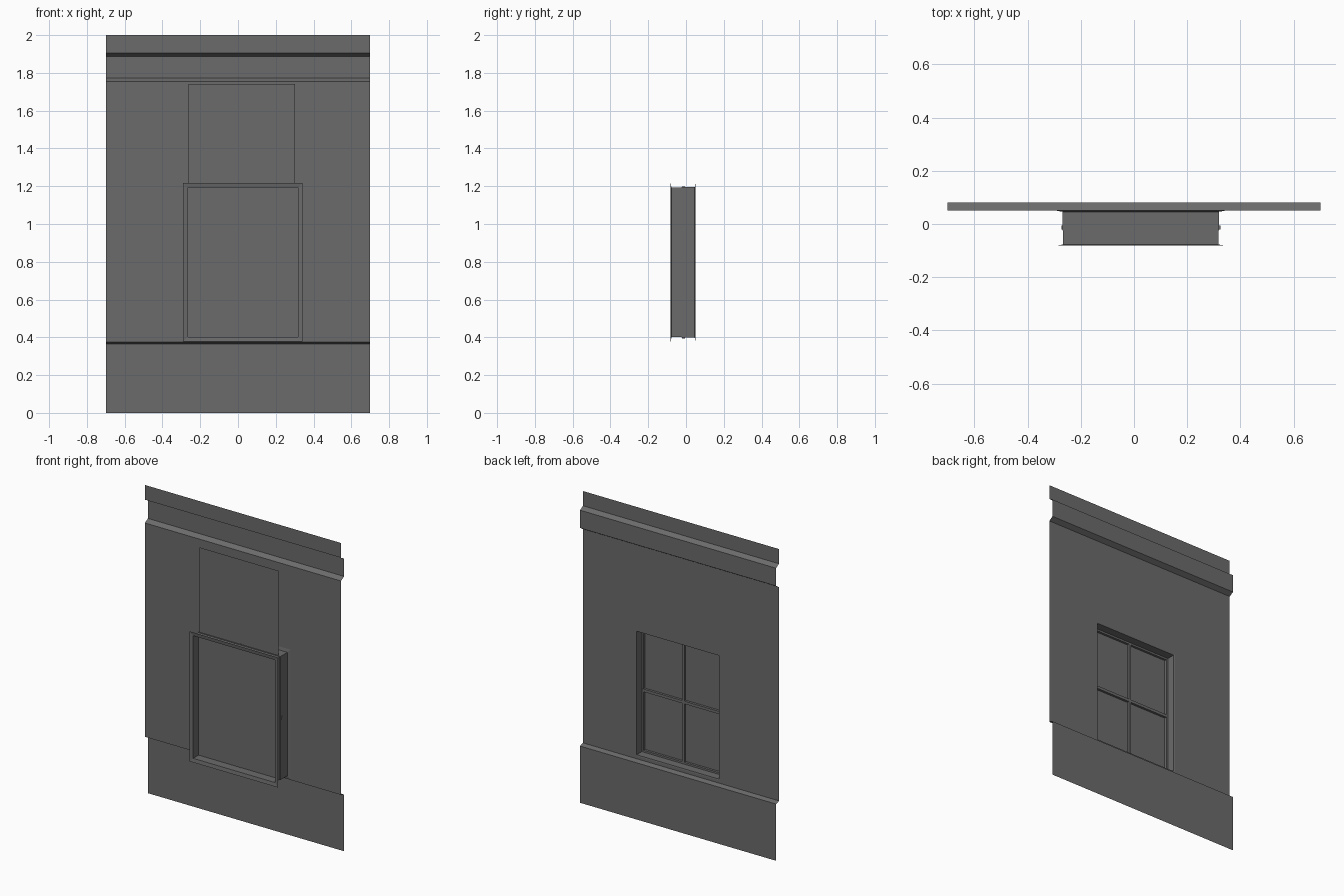
import bpy
import bmesh

if "Cube" in bpy.data.objects:
    bpy.data.objects.remove(bpy.data.objects["Cube"])

# Dark grey finish shared by all parts
dark = bpy.data.materials.new("dark_grey")
dark.diffuse_color = (0.147, 0.147, 0.147, 1)
dark.use_nodes = True
dark.node_tree.nodes["Principled BSDF"].inputs["Base Color"].default_value = dark.diffuse_color


def make_object(name, bm):
    bmesh.ops.remove_doubles(bm, verts=bm.verts, dist=1e-5)
    loose = [v for v in bm.verts if not v.link_faces]
    bmesh.ops.delete(bm, geom=loose, context='VERTS')
    bmesh.ops.recalc_face_normals(bm, faces=bm.faces)
    mesh = bpy.data.meshes.new(name)
    bm.to_mesh(mesh)
    bm.free()
    mesh.materials.append(dark)
    ob = bpy.data.objects.new(name, mesh)
    bpy.context.collection.objects.link(ob)
    return ob


def bridge(bm, rows, closed=False, skip=()):
    """Skin faces between successive rows of points."""
    vs = [[bm.verts.new(p) for p in row] for row in rows]
    n = len(vs[0])
    for i in range(len(vs) - 1):
        for j in range(n if closed else n - 1):
            if (i, j) in skip:
                continue
            k = (j + 1) % n
            bm.faces.new((vs[i][j], vs[i][k], vs[i + 1][k], vs[i + 1][j]))


def ring(name, profile):
    """Sweep a (y, outward offset) profile round the window opening."""
    bm = bmesh.new()
    bridge(bm, [[(X0 - o, y, Z0 - o), (X1 + o, y, Z0 - o),
                 (X1 + o, y, Z1 + o), (X0 - o, y, Z1 + o)]
                for y, o in profile], closed=True)
    return make_object(name, bm)


def panel(name, x0, x1, y, z0, z1):
    bm = bmesh.new()
    bridge(bm, [[(x0, y, z0), (x1, y, z0)], [(x0, y, z1), (x1, y, z1)]])
    return make_object(name, bm)


def bar(name, x0, x1, y0, y1, z0, z1):
    bm = bmesh.new()
    bmesh.ops.create_cube(bm, size=1)
    for v in bm.verts:
        v.co = (x1 if v.co.x > 0 else x0,
                y1 if v.co.y > 0 else y0,
                z1 if v.co.z > 0 else z0)
    return make_object(name, bm)


# Window opening limits
X0, X1, Z0, Z1 = -0.266, 0.317, 0.401, 1.192
CX, CZ = (X0 + X1) / 2, (Z0 + Z1) / 2
MAIN, OUT = 0.051, 0.081

# Wall sheet: profile (y, z) swept along x, leaving out the window cell
lip = 0.008
profile = [(OUT, 0), (OUT, 0.366), (MAIN, 0.375), (MAIN, Z0 - lip),
           (MAIN, Z1 + lip), (MAIN, 1.755), (OUT, 1.773), (OUT, 1.888),
           (MAIN, 1.905), (MAIN, 2.0)]
xs = [-0.7, X0 - lip, X1 + lip, 0.7]
bm = bmesh.new()
bridge(bm, [[(x, y, z) for x in xs] for y, z in profile], skip={(3, 1)})
make_object("wall", bm)

# Window casing with a flange at each end
ring("window_casing", [(-0.081, 0.024), (-0.077, 0.0), (-0.024, 0.0),
                       (-0.024, 0.003), (0.046, 0.003), (0.05, 0.024)])

# Sash rim just inside the opening, on the back of the pane
ring("sash_rim", [(-0.022, -0.009), (-0.007, -0.009), (-0.007, 0.003)])

# Glazing and the raised panel above it
panel("window_pane", X0, X1, -0.022, Z0, Z1)
panel("raised_panel", -0.262, 0.302, -0.02, Z1, 1.742)

# Glazing bars, ends running slightly past the casing
w, e = 0.009, 0.007
bar("vertical_glazing_bar", CX - w, CX + w, -0.021, -0.006, Z0 - e, Z1 + e)
bar("horizontal_glazing_bar", X0 - e, X1 + e, -0.021, -0.006, CZ - w, CZ + w)
